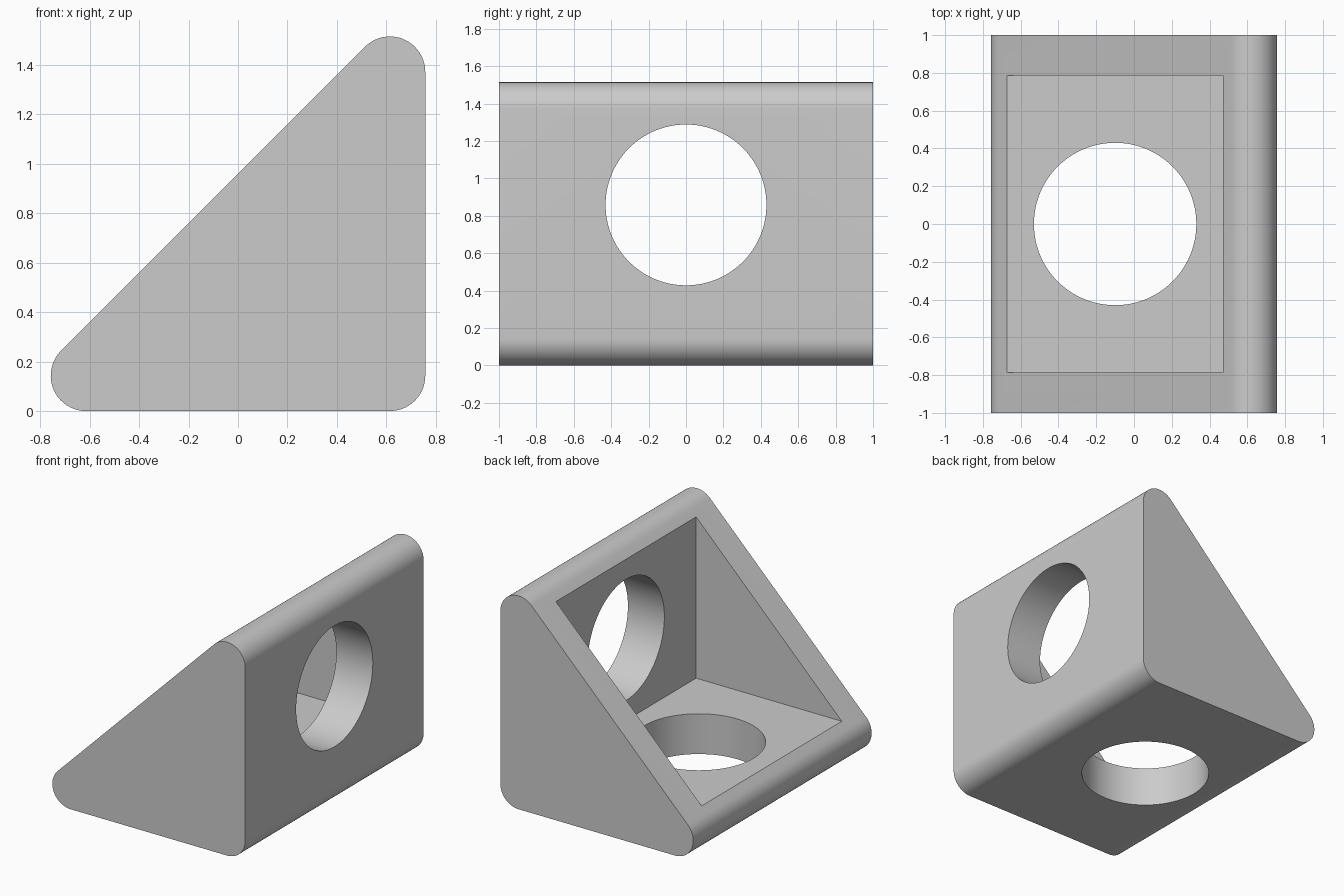
import bpy
from math import cos, sin, pi, radians
from mathutils import Vector

if "Cube" in bpy.data.objects:
    bpy.data.objects.remove(bpy.data.objects["Cube"], do_unlink=True)

HALF = 0.757          # half of the bracket's width
R = 0.143             # corner radius
WALL = 0.286          # wall thickness
HOLE = 0.43           # hole radius

grey = bpy.data.materials.new("mid_grey")
grey.use_nodes = True
colour = (0.6, 0.6, 0.6, 1)
grey.diffuse_color = colour
grey.node_tree.nodes["Principled BSDF"].inputs["Base Color"].default_value = colour


def prism(name, outline, half_depth):
    """Extrude an XZ outline symmetrically along Y."""
    n = len(outline)
    verts = [(x, y, z) for y in (-half_depth, half_depth) for x, z in outline]
    faces = [list(range(n)), list(range(2 * n - 1, n - 1, -1))]
    faces += [(i, i + n, (i + 1) % n + n, (i + 1) % n) for i in range(n)]
    mesh = bpy.data.meshes.new(name)
    mesh.from_pydata(verts, [], faces)
    mesh.materials.append(grey)
    obj = bpy.data.objects.new(name, mesh)
    bpy.context.collection.objects.link(obj)
    return obj


def arc(cx, cz, start, end, steps=20):
    angles = [radians(start + (end - start) * i / steps) for i in range(steps + 1)]
    return [(cx + R * cos(a), cz + R * sin(a)) for a in angles]


def cylinder(name, location, rotation=(0, 0, 0)):
    bpy.ops.mesh.primitive_cylinder_add(vertices=96, radius=HOLE, depth=2 * WALL,
                                        location=location, rotation=rotation)
    obj = bpy.context.object
    obj.name = name
    obj.data.materials.append(grey)
    return obj


# Rounded triangular body
c = HALF - R
outline = (arc(c, R, -90, 0) + arc(c, 2 * HALF - R, 0, 135)
           + arc(-c, R, 135, 270))
body = prism("corner_bracket", outline, 1.0)

# Triangular pocket opening through the sloping face, and one hole per wall
inner = HALF - WALL
reach = 1.35
cutters = [
    prism("pocket_cutter",
          [(inner, WALL), (inner, WALL + reach), (inner - reach, WALL)], 0.786),
    cylinder("floor_hole_cutter", (-0.1, 0, WALL / 2)),
    cylinder("wall_hole_cutter", (HALF - WALL / 2, 0, 0.858), (0, pi / 2, 0)),
]

# Make normals consistent before cutting
for obj in [body] + cutters:
    bpy.ops.object.select_all(action="DESELECT")
    obj.select_set(True)
    bpy.context.view_layer.objects.active = obj
    bpy.ops.object.mode_set(mode="EDIT")
    bpy.ops.mesh.select_all(action="SELECT")
    bpy.ops.mesh.normals_make_consistent(inside=False)
    bpy.ops.object.mode_set(mode="OBJECT")

bpy.ops.object.select_all(action="DESELECT")
body.select_set(True)
bpy.context.view_layer.objects.active = body
for cutter in cutters:
    mod = body.modifiers.new(cutter.name, "BOOLEAN")
    mod.operation = "DIFFERENCE"
    mod.solver = "EXACT"
    mod.object = cutter
    bpy.ops.object.modifier_apply(modifier=mod.name)
    bpy.data.objects.remove(cutter, do_unlink=True)

bpy.ops.object.shade_smooth_by_angle(angle=radians(30))
